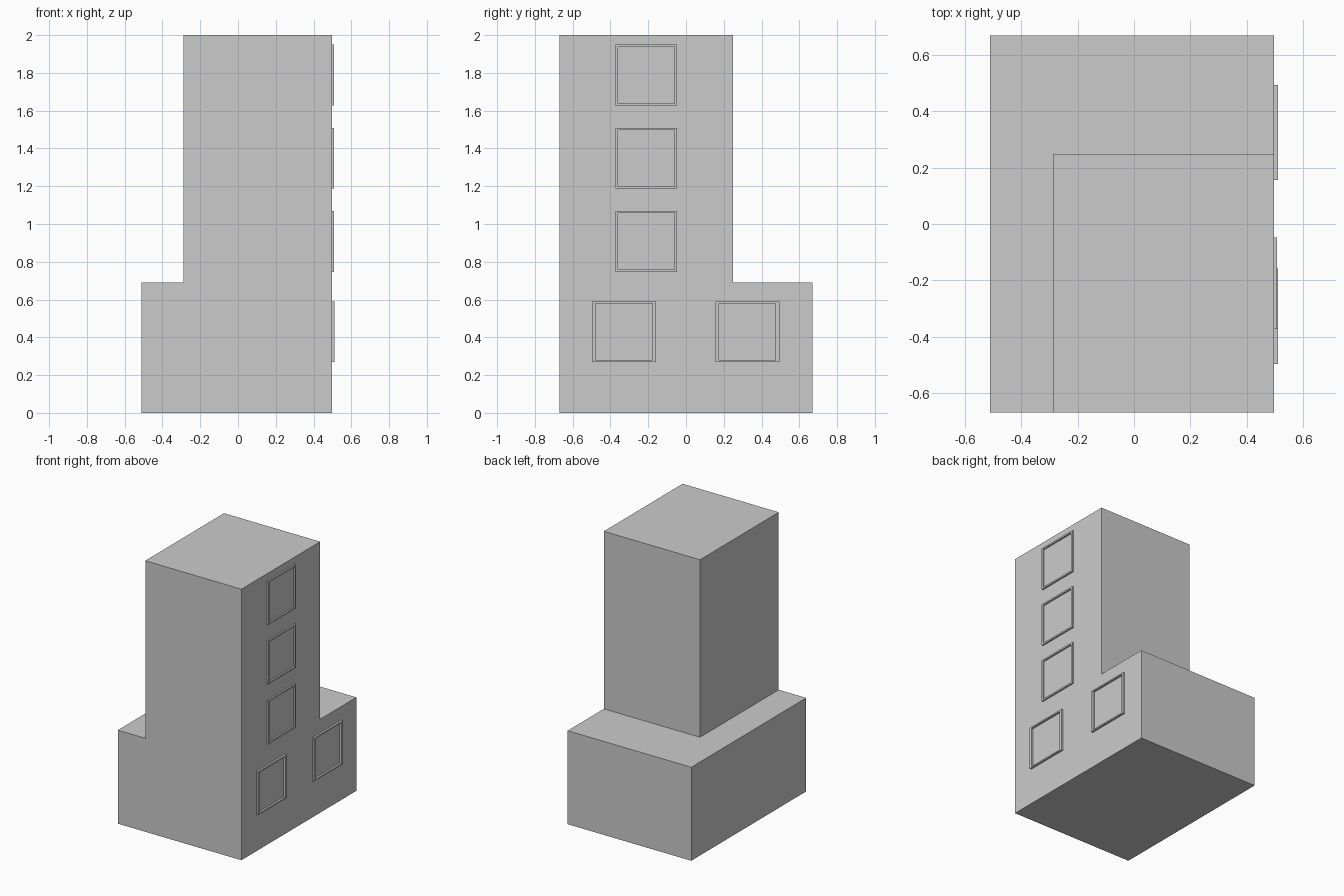
import bpy, bmesh

if "Cube" in bpy.data.objects:
    bpy.data.objects.remove(bpy.data.objects["Cube"])

WALL_X = 0.497      # plane of the windowed wall
BASE_MIN_X = -0.512
HALF_Y = 0.67
BASE_TOP = 0.69
TOWER_MIN_X, TOWER_MAX_Y = -0.288, 0.248


def finish(name, bm):
    bmesh.ops.recalc_face_normals(bm, faces=bm.faces[:])
    mesh = bpy.data.meshes.new(name)
    bm.to_mesh(mesh)
    bm.free()
    obj = bpy.data.objects.new(name, mesh)
    bpy.context.collection.objects.link(obj)
    return obj


def building():
    bm = bmesh.new()
    bmesh.ops.create_cube(bm, size=1)
    # Low base block
    for v in bm.verts:
        v.co = (WALL_X if v.co.x > 0 else BASE_MIN_X,
                HALF_Y if v.co.y > 0 else -HALF_Y,
                BASE_TOP if v.co.z > 0 else 0)
    # Cut out the tower footprint and raise it
    for co, no in (((TOWER_MIN_X, 0, 0), (1, 0, 0)), ((0, TOWER_MAX_Y, 0), (0, 1, 0))):
        bmesh.ops.bisect_plane(bm, geom=bm.verts[:] + bm.edges[:] + bm.faces[:],
                               plane_co=co, plane_no=no)
    bm.normal_update()
    footprint = [f for f in bm.faces if f.normal.z > 0.9
                 and f.calc_center_median().x > TOWER_MIN_X
                 and f.calc_center_median().y < TOWER_MAX_Y]
    raised = bmesh.ops.extrude_discrete_faces(bm, faces=footprint)["faces"]
    for v in raised[0].verts:
        v.co.z = 2.0
    # Merge the coplanar wall pieces
    bmesh.ops.dissolve_limit(bm, angle_limit=0.01, verts=bm.verts[:], edges=bm.edges[:])
    finish("building", bm)


def window_frame(name, y0, y1, z0, z1, side, rail, front_x):
    """Rectangular ring standing proud of the wall."""
    bm = bmesh.new()

    def loop(x, dy, dz):
        return [bm.verts.new((x, y, z)) for y, z in
                ((y0 + dy, z0 + dz), (y1 - dy, z0 + dz),
                 (y1 - dy, z1 - dz), (y0 + dy, z1 - dz))]

    back_x = WALL_X - 0.003
    loops = [loop(back_x, 0, 0), loop(front_x, 0, 0),
             loop(front_x, side, rail), loop(back_x, side, rail)]
    for i in range(4):
        a, b = loops[i], loops[(i + 1) % 4]
        for j in range(4):
            k = (j + 1) % 4
            bm.faces.new((a[j], a[k], b[k], b[j]))
    finish(name, bm)


building()

# Column of tower windows
for i in range(3):
    z = 0.747 + 0.44 * i
    window_frame(f"tower_window_frame_{i + 1}", -0.373, -0.048, z, z + 0.322,
                 0.013, 0.012, 0.509)

# Pair of ground floor windows
for i, y in enumerate((-0.328, 0.325)):
    window_frame(f"ground_window_frame_{i + 1}", y - 0.169, y + 0.169, 0.27, 0.59,
                 0.019, 0.01, 0.512)
